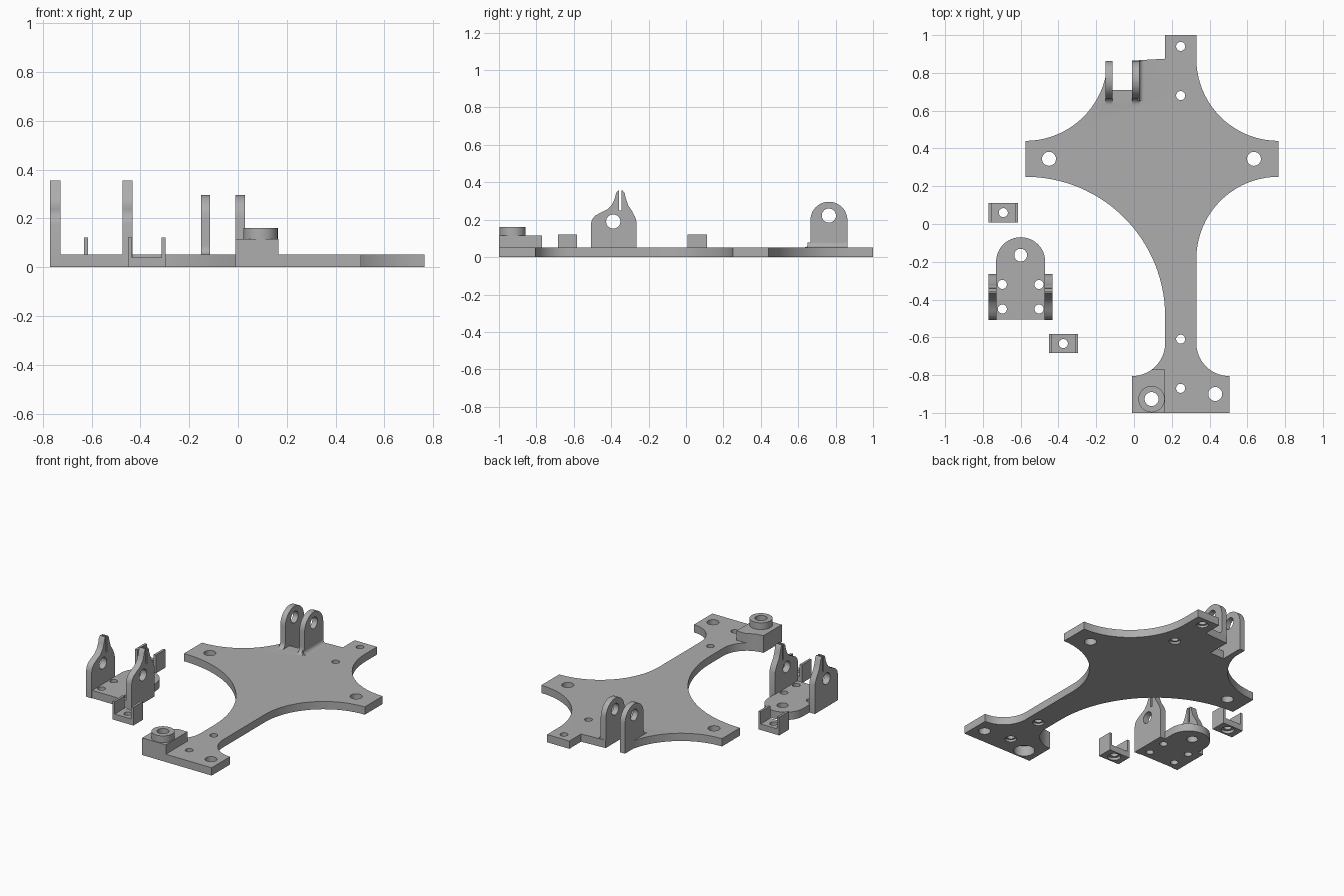
import bpy, bmesh, math
from mathutils import Vector

if "Cube" in bpy.data.objects:
    bpy.data.objects.remove(bpy.data.objects["Cube"])

grey = bpy.data.materials.new("plain grey")
grey.diffuse_color = (0.42, 0.42, 0.42, 1)
grey.use_nodes = True
grey.node_tree.nodes["Principled BSDF"].inputs["Base Color"].default_value = grey.diffuse_color


def arc(cx, cy, r, a0, a1, n=20):
    """Points on an arc, angles in degrees."""
    return [(cx + r * math.cos(math.radians(a0 + (a1 - a0) * i / n)),
             cy + r * math.sin(math.radians(a0 + (a1 - a0) * i / n))) for i in range(n + 1)]


def prism(name, pts, lo, hi, axis="z"):
    """Extrude a closed profile: (x,y) along z, (y,z) along x or (x,z) along y."""
    place = {"z": lambda p, t: (p[0], p[1], t),
             "x": lambda p, t: (t, p[0], p[1]),
             "y": lambda p, t: (p[0], t, p[1])}[axis]
    bm = bmesh.new()
    face = bm.faces.new([bm.verts.new(place(p, lo)) for p in pts])
    ext = bmesh.ops.extrude_face_region(bm, geom=[face])
    step = Vector(place((0, 0), hi - lo))
    bmesh.ops.translate(bm, vec=step, verts=[v for v in ext["geom"] if isinstance(v, bmesh.types.BMVert)])
    bmesh.ops.recalc_face_normals(bm, faces=bm.faces)
    mesh = bpy.data.meshes.new(name)
    bm.to_mesh(mesh)
    bm.free()
    mesh.materials.append(grey)
    ob = bpy.data.objects.new(name, mesh)
    bpy.context.collection.objects.link(ob)
    return ob


def box(name, x0, x1, y0, y1, z0, z1):
    return prism(name, [(x0, y0), (x1, y0), (x1, y1), (x0, y1)], z0, z1)


def rod(u, v, r, lo, hi, axis="z"):
    return prism("cutter", arc(u, v, r, 0, 360, 32)[:-1], lo, hi, axis)


def combine(target, parts, op):
    bpy.context.view_layer.objects.active = target
    for p in parts:
        m = target.modifiers.new(op, "BOOLEAN")
        m.operation, m.object, m.solver = op, p, "EXACT"
        bpy.ops.object.modifier_apply(modifier=m.name)
        bpy.data.objects.remove(p)


def finish(ob):
    bpy.ops.object.select_all(action="DESELECT")
    ob.select_set(True)
    bpy.context.view_layer.objects.active = ob
    bpy.ops.object.shade_smooth_by_angle(angle=math.radians(30))


T = 0.052  # plate thickness

# Frame plate with scooped sides
outline = ([(0.165, 1), (0.165, 0.875), (-0.01, 0.865), (-0.01, 0.71), (-0.115, 0.71), (-0.115, 0.863)]
           + arc(-0.575, 0.875, 0.435, -2, -90) + arc(-0.575, -0.49, 0.74, 90, 0, 32)
           + arc(-0.01, -0.63, 0.175, 0, -90) + [(-0.01, -1), (0.505, -1)]
           + arc(0.505, -0.63, 0.175, 270, 180) + arc(0.765, -0.185, 0.435, 180, 90)
           + arc(0.765, 0.875, 0.435, 270, 180) + [(0.33, 1)])
frame = prism("frame_plate", outline, 0, T)

# Hinge lugs with flared feet
lug_profile = [(0.665, 0), (0.863, 0)] + arc(0.764, 0.197, 0.099, 0, 180, 24)
lugs = []
for x0, x1 in ((-0.152, -0.115), (-0.01, 0.028)):
    lugs.append(prism("lug", lug_profile, x0, x1, "x"))
    foot = [(0.67, T - 0.02), (0.67, T + 0.035)] + arc(0.63, T + 0.035, 0.035, 0, -90, 8) + [(0.63, T - 0.02)]
    lugs.append(prism("lug_foot", foot, x0, x1, "x"))
side = [(0.02, T - 0.02), (0.02, T + 0.025)] + arc(0.053, T + 0.025, 0.025, 180, 270, 8) + [(0.053, T - 0.02)]
lugs.append(prism("lug_side_foot", side, 0.65, 0.863, "y"))

# Corner block and boss
block = prism("block", [(-0.01, -1), (0.165, -1), (0.165, -0.77)]
              + arc(-0.01, -0.63, 0.175, -53.1, -90, 8), 0, 0.115)
boss = rod(0.093, -0.927, 0.07, 0.08, 0.16)
combine(frame, lugs + [block, boss], "UNION")

holes = [rod(0.764, 0.222, 0.038, -0.3, 0.2, "x"),
         rod(0.093, -0.927, 0.037, -0.1, 0.3), rod(0.093, -0.927, 0.064, -0.1, 0.07)]
for x, y in ((-0.45, 0.345), (0.635, 0.345), (0.43, -0.9)):
    holes.append(rod(x, y, 0.037, -0.1, 0.2))
for y in (0.94, 0.68, -0.61, -0.87):
    holes += [rod(0.247, y, 0.024, -0.1, 0.2), rod(0.247, y, 0.035, -0.1, 0.015)]
combine(frame, holes, "DIFFERENCE")
finish(frame)

# Bracket with rounded tongue and two pointed ears
bracket = prism("bracket", [(-0.73, -0.505), (-0.47, -0.505)] + arc(-0.6, -0.2, 0.13, 0, 180, 24), 0, T)
ear = ([(-0.265, 0), (-0.265, 0.19), (-0.272, 0.215), (-0.288, 0.245), (-0.308, 0.275), (-0.322, 0.315),
        (-0.328, 0.342), (-0.338, 0.355), (-0.364, 0.355), (-0.374, 0.342), (-0.38, 0.315), (-0.395, 0.282),
        (-0.42, 0.255), (-0.455, 0.238), (-0.485, 0.222), (-0.503, 0.2), (-0.509, 0.175), (-0.509, 0)])
combine(bracket, [prism("ear", ear, x0, x0 + 0.042, "x") for x0 in (-0.77, -0.474)], "UNION")
holes = [rod(-0.6, -0.165, 0.034, -0.1, 0.2), rod(-0.389, 0.19, 0.038, -0.9, -0.3, "x"),
         box("slot", -0.9, -0.3, -0.357, -0.345, 0.25, 0.5)]
holes += [rod(x, y, 0.024, -0.1, 0.2) for x in (-0.697, -0.503) for y in (-0.32, -0.45)]
combine(bracket, holes, "DIFFERENCE")
finish(bracket)

# Small U-shaped clips
for name, cx, cy in (("clip_rear", -0.692, 0.06), ("clip_front", -0.374, -0.633)):
    w, t = 0.077, 0.016
    u = [(cx - w, 0), (cx + w, 0), (cx + w, 0.122), (cx + w - t, 0.122), (cx + w - t, 0.04),
         (cx - w + t, 0.04), (cx - w + t, 0.122), (cx - w, 0.122)]
    clip = prism(name, u, cy - 0.051, cy + 0.051, "y")
    combine(clip, [rod(cx, cy, 0.024, -0.1, 0.2), rod(cx, cy, 0.04, -0.1, 0.018)], "DIFFERENCE")
    finish(clip)
